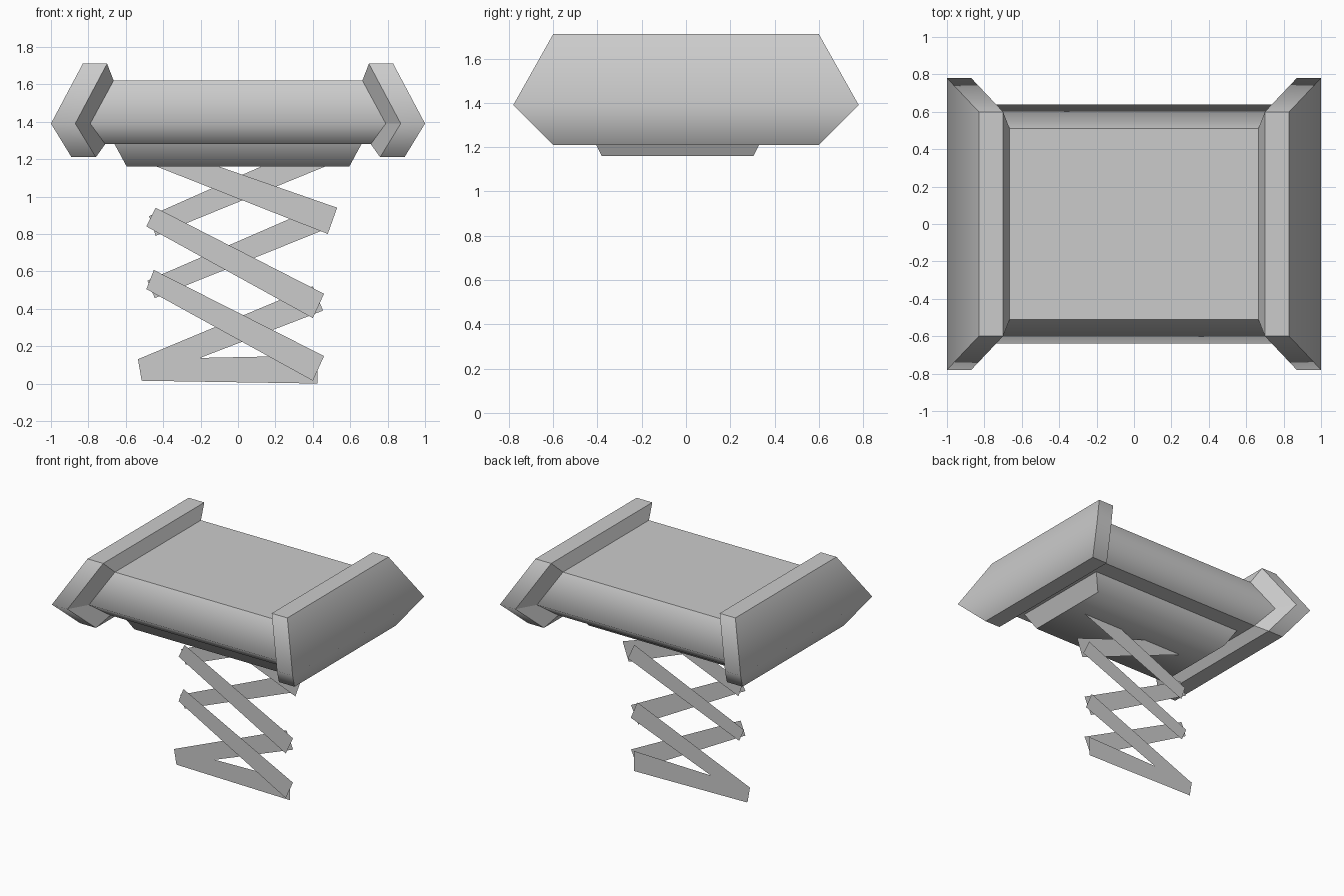
import bpy, bmesh

old = bpy.data.objects.get("Cube")
if old:
    bpy.data.objects.remove(old, do_unlink=True)

grey = bpy.data.materials.new("light_grey")
grey.use_nodes = True
grey.diffuse_color = (0.6, 0.6, 0.6, 1)
grey.node_tree.nodes["Principled BSDF"].inputs["Base Color"].default_value = (0.6, 0.6, 0.6, 1)


def finish(name, bm, is_soft=None, recalc=True):
    """Turn a bmesh into an object; edges for which is_soft is true shade smooth."""
    if recalc:
        bmesh.ops.recalc_face_normals(bm, faces=bm.faces)
    for f in bm.faces:
        f.smooth = is_soft is not None
    for e in bm.edges:
        e.smooth = bool(is_soft and is_soft(e))
    mesh = bpy.data.meshes.new(name)
    bm.to_mesh(mesh)
    bm.free()
    mesh.materials.append(grey)
    ob = bpy.data.objects.new(name, mesh)
    bpy.context.collection.objects.link(ob)
    return ob


# Platform: hexagonal rings lofted along x, flaring into angled end walls
# Each station lists (x, half depth, height) for the top, middle and bottom corners
outer = [(0.83, 0.60, 1.71), (1.00, 0.78, 1.39), (0.89, 0.60, 1.21)]
inner = [(0.70, 0.60, 1.71), (0.87, 0.78, 1.39), (0.76, 0.60, 1.21)]
body = [(0.665, 0.51, 1.62), (0.79, 0.64, 1.39), (0.71, 0.50, 1.28)]

bm = bmesh.new()
rings = []
for side, station in ((-1, outer), (-1, inner), (-1, body), (1, body), (1, inner), (1, outer)):
    ring = [bm.verts.new((side * x, -d, z)) for x, d, z in station]
    ring += [bm.verts.new((side * x, d, z)) for x, d, z in reversed(station)]
    rings.append(ring)
for a, b in zip(rings, rings[1:]):
    for i in range(6):
        j = (i + 1) % 6
        bm.faces.new((a[i], a[j], b[j], b[i]))
# End walls fold along their middle line
for r in (rings[0], rings[-1]):
    bm.faces.new((r[0], r[1], r[4], r[5]))
    bm.faces.new((r[1], r[2], r[3], r[4]))


def middle_fold(e):
    a, b = (v.co for v in e.verts)
    on_middle = abs(a.z - 1.39) < 0.001 and abs(b.z - 1.39) < 0.001
    # The crease between end wall and body stays sharp
    on_flare = 0.05 < abs(abs(a.x) - abs(b.x)) < 0.1
    return on_middle and not on_flare


finish("platform", bm, middle_fold)

# Tapered plate under the platform
bm = bmesh.new()
loops = []
for hx, y0, y1, z in ((0.66, -0.44, 0.365, 1.28), (0.595, -0.38, 0.305, 1.16)):
    loops.append([bm.verts.new(p) for p in ((-hx, y0, z), (hx, y0, z), (hx, y1, z), (-hx, y1, z))])
top, low = loops
bm.faces.new(top)
bm.faces.new(low)
for i in range(4):
    j = (i + 1) % 4
    bm.faces.new((top[i], top[j], low[j], low[i]))


def long_lower_edge(e):
    a, b = (v.co for v in e.verts)
    return a.z < 1.2 and b.z < 1.2 and abs(a.x - b.x) > 0.5


finish("under_plate", bm, long_lower_edge)

# Scissor lift: flat sheet arms, front set leaning one way and rear set the other
arms = {
    "foot_arm": (0.010, [(-0.515, 0.015), (0.425, 0.0), (0.425, 0.15), (-0.535, 0.13)]),
    "lower_rear_arm": (0.005, [(-0.515, 0.017), (0.455, 0.39), (0.40, 0.52), (-0.535, 0.13)]),
    "middle_rear_arm": (0.005, [(-0.445, 0.457), (0.48, 0.83), (0.425, 0.945), (-0.485, 0.55)]),
    "upper_rear_arm": (0.005, [(-0.44, 0.79), (0.49, 1.17), (0.145, 1.17), (-0.475, 0.895)]),
    "lower_front_arm": (-0.005, [(-0.49, 0.505), (0.40, 0.015), (0.46, 0.147), (-0.45, 0.607)]),
    "middle_front_arm": (-0.005, [(-0.49, 0.84), (0.40, 0.35), (0.46, 0.48), (-0.44, 0.94)]),
    "upper_front_arm": (-0.005, [(-0.46, 1.17), (0.48, 0.80), (0.53, 0.94), (-0.13, 1.17)]),
}
for name, (y, outline) in arms.items():
    bm = bmesh.new()
    bm.faces.new([bm.verts.new((x, y, z)) for x, z in outline])
    finish(name, bm, recalc=False)
